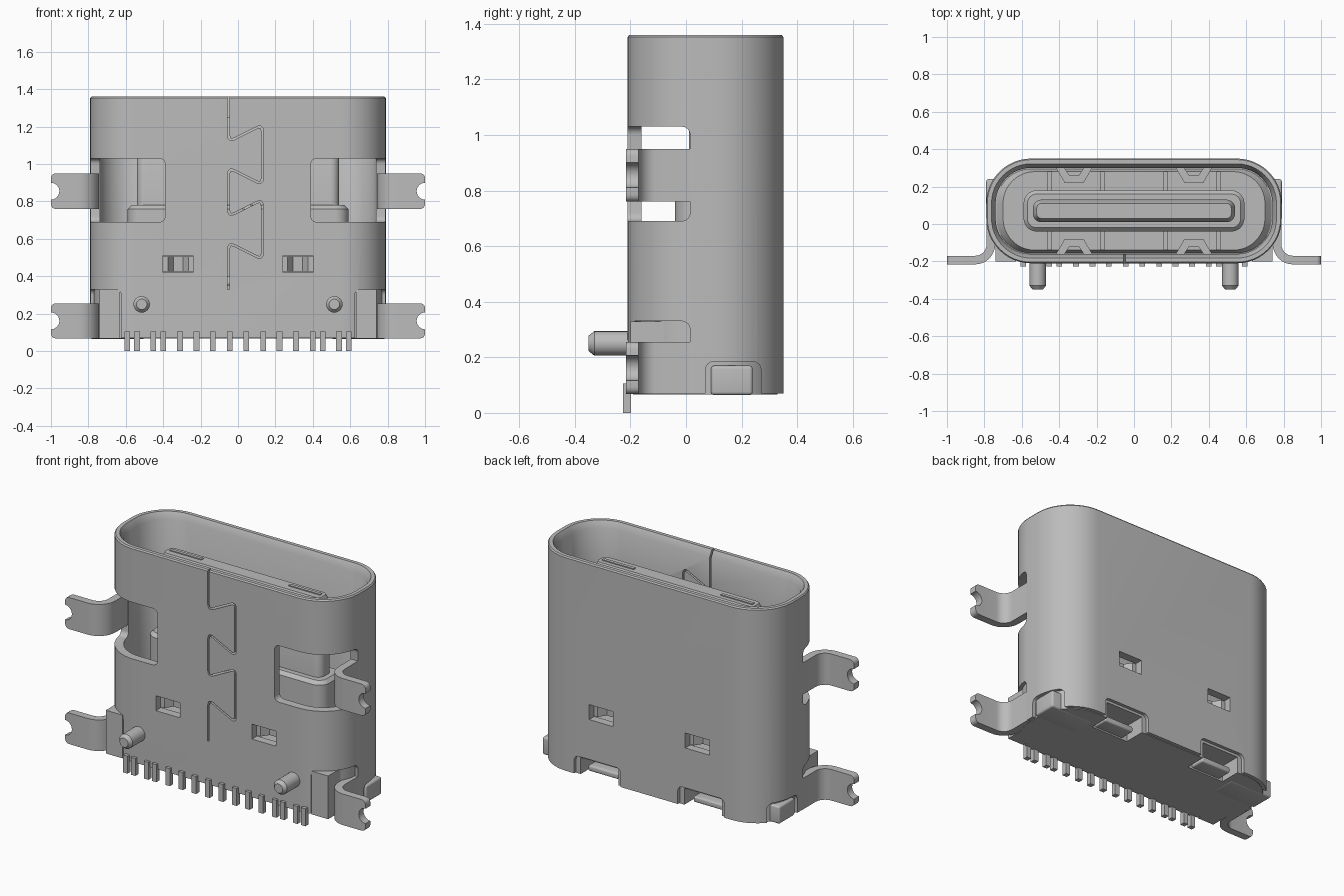
import bpy, bmesh, math
from mathutils import Vector

if "Cube" in bpy.data.objects:
    bpy.data.objects.remove(bpy.data.objects["Cube"], do_unlink=True)

metal = bpy.data.materials.new("satin grey")
metal.use_nodes = True
GREY = (0.5, 0.5, 0.5, 1)
metal.diffuse_color = GREY
metal.node_tree.nodes["Principled BSDF"].inputs["Base Color"].default_value = GREY

MID_Y = 0.07


def finish(name, bm):
    bmesh.ops.recalc_face_normals(bm, faces=bm.faces)
    mesh = bpy.data.meshes.new(name)
    bm.to_mesh(mesh)
    bm.free()
    mesh.materials.append(metal)
    obj = bpy.data.objects.new(name, mesh)
    bpy.context.collection.objects.link(obj)
    return obj


def activate(obj):
    bpy.ops.object.select_all(action="DESELECT")
    obj.select_set(True)
    bpy.context.view_layer.objects.active = obj


def loft(name, loops, ring=False):
    """Bridge equal loops; cap the ends, or join last to first for a ring."""
    bm = bmesh.new()
    rows = [[bm.verts.new(p) for p in loop] for loop in loops]
    n = len(rows[0])
    pairs = list(zip(rows, rows[1:])) + ([(rows[-1], rows[0])] if ring else [])
    for a, b in pairs:
        for i in range(n):
            j = (i + 1) % n
            bm.faces.new((a[i], a[j], b[j], b[i]))
    if not ring:
        bm.faces.new(rows[0])
        bm.faces.new(rows[-1])
    return finish(name, bm)


def rounded(hx, hy, r, z, steps=12):
    """Rounded rectangle loop around the connector axis."""
    pts = []
    for k, (sx, sy) in enumerate(((1, 1), (-1, 1), (-1, -1), (1, -1))):
        for i in range(steps + 1):
            a = math.pi / 2 * (k + i / steps)
            pts.append((sx * (hx - r) + r * math.cos(a),
                        MID_Y + sy * (hy - r) + r * math.sin(a), z))
    return pts


def prism(name, outline, z0, z1):
    return loft(name, [[(x, y, z) for x, y in outline] for z in (z0, z1)])


def box(name, x, y, z, bevel=0.0):
    bm = bmesh.new()
    bmesh.ops.create_cube(bm, size=1)
    for v in bm.verts:
        v.co = Vector([(lo + hi) / 2 + c * (hi - lo)
                       for c, (lo, hi) in zip(v.co, (x, y, z))])
    if bevel:
        bmesh.ops.bevel(bm, geom=bm.edges[:], offset=bevel, segments=4,
                        profile=0.5, affect="EDGES")
    return finish(name, bm)


def mirror(obj):
    obj.modifiers.new("mirror", "MIRROR").use_clip = False
    return obj


def cut(obj, cutter):
    mod = obj.modifiers.new("cut", "BOOLEAN")
    mod.operation, mod.solver, mod.object = "DIFFERENCE", "EXACT", cutter
    cutter.hide_render = True
    activate(obj)
    bpy.ops.object.modifier_apply(modifier=mod.name)
    bpy.data.objects.remove(cutter, do_unlink=True)


# Outer shell with a chamfered mouth
shell = loft("shell", [
    rounded(0.79, 0.28, 0.24, 0.07), rounded(0.79, 0.28, 0.24, 1.352),
    rounded(0.784, 0.274, 0.234, 1.36), rounded(0.762, 0.252, 0.212, 1.36),
    rounded(0.74, 0.23, 0.19, 1.32), rounded(0.74, 0.23, 0.19, 0.07)], ring=True)

# Side windows, lower leg openings, spring windows and bottom notches
for x, y, z, r in (
        ((0.39, 0.95), (-0.4, 0.015), (0.69, 1.03), 0.03),
        ((0.625, 0.95), (-0.4, 0.015), (-0.1, 0.33), 0.03),
        ((0.24, 0.40), (-0.4, -0.1), (0.42, 0.51), 0),
        ((0.24, 0.40), (0.24, 0.5), (0.42, 0.51), 0),
        ((0.19, 0.50), (0.2, 0.5), (-0.1, 0.18), 0.03),
        ((0.60, 0.95), (0.07, 0.27), (-0.1, 0.185), 0.03)):
    cut(shell, mirror(box("cutter", x, y, z, r)))

# Dovetail seam down the front wall
L, R = -0.05, 0.13
corners = [(L, 1.4), (L, 1.12), (R, 1.21), (R, 0.89), (L, 0.98),
           (L, 0.72), (R, 0.81), (R, 0.49), (L, 0.58), (L, 0.33)]
path = [Vector(c) for c in corners]
seam = [path[0]]
for a, b, c in zip(path, path[1:], path[2:]):
    p, q = b + (a - b).normalized() * 0.035, b + (c - b).normalized() * 0.035
    for t in (0, 0.25, 0.5, 0.75, 1):
        seam.append(p * (1 - t) ** 2 + b * 2 * t * (1 - t) + q * t * t)
seam.append(path[-1])
bm = bmesh.new()
rows = [[bm.verts.new((p.x, y, p.y)) for y in (-0.3, -0.1)] for p in seam]
for a, b in zip(rows, rows[1:]):
    bm.faces.new((a[0], a[1], b[1], b[0]))
seam_cutter = finish("seam_cutter", bm)
thick = seam_cutter.modifiers.new("thick", "SOLIDIFY")
thick.thickness, thick.offset, thick.use_even_offset = 0.01, 0, True
cut(shell, seam_cutter)

# Plastic housing filling the lower part of the shell
housing = loft("housing", [
    rounded(0.77, 0.26, 0.22, 0.066), rounded(0.77, 0.26, 0.22, 0.35),
    rounded(0.735, 0.225, 0.185, 0.36), rounded(0.70, 0.21, 0.17, 0.40)])
cut(housing, mirror(box("cutter", (0.22, 0.47), (0.2, 0.5), (-0.1, 0.165))))
mirror(box("housing_side_block", (0.5, 0.79), (0.09, 0.24), (0.064, 0.17), 0.012))
mirror(box("housing_front_corner", (0.63, 0.74), (-0.2, 0.0), (0.068, 0.328)))
mirror(box("rear_retaining_tab", (0.25, 0.45), (0.19, 0.29), (0.075, 0.11), 0.01))
for name, x in (("inner_rib", 0.17), ("outer_rib", 0.45)):
    mirror(box(name, (x - 0.012, x + 0.012), (-0.14, 0.28), (0.38, 0.42)))

# Tongue with its stepped base and contact plates
loft("tongue_base", [
    rounded(0.59, 0.11, 0.07, 0.3), rounded(0.59, 0.11, 0.07, 0.76),
    rounded(0.57, 0.09, 0.05, 0.78)])
loft("tongue", [
    rounded(0.54, 0.06, 0.045, 0.7), rounded(0.54, 0.06, 0.045, 1.21),
    rounded(0.52, 0.04, 0.025, 1.25)])
mirror(box("tongue_plate", (0.29, 0.5), (0.065, 0.085), (1.245, 1.256)))

# Pressed springs behind the small windows
spring = [(0.22, -0.165), (0.27, -0.08), (0.37, -0.08), (0.42, -0.165),
          (0.375, -0.165), (0.345, -0.12), (0.295, -0.12), (0.265, -0.165)]
mirror(prism("front_spring", spring, 0.425, 0.505))
mirror(prism("back_spring", [(x, 2 * MID_Y - y) for x, y in spring], 0.425, 0.505))


# Bent mounting legs with a notched tip
def leg(name, z0, z1):
    def side(r):
        bend = [(0.85 - r * math.cos(a), -0.108 - r * math.sin(a))
                for a in (math.pi / 2 * i / 8 for i in range(9))]
        return [(0.85 - r, 0.03)] + bend + [(1.0, -0.108 - r)]
    obj = prism(name, side(0.108) + side(0.062)[::-1], z0, z1)
    bm = bmesh.new()
    bm.from_mesh(obj.data)
    tips = [e for e in bm.edges if all(v.co.x > 0.99 for v in e.verts)
            and abs(e.verts[0].co.z - e.verts[1].co.z) < 0.01]
    bmesh.ops.bevel(bm, geom=tips, offset=0.025, segments=4, profile=0.5,
                    affect="EDGES")
    bm.to_mesh(obj.data)
    bm.free()
    mid = (z0 + z1) / 2
    cut(obj, loft("cutter", [circle(1.0, mid, 0.045, y) for y in (-0.4, 0)]))
    mirror(obj)


def circle(x, z, r, y, n=24):
    return [(x + r * math.cos(2 * math.pi * i / n), y,
             z + r * math.sin(2 * math.pi * i / n)) for i in range(n)]


leg("upper_leg", 0.76, 0.95)
leg("lower_leg", 0.068, 0.255)

# Locating pegs
mirror(loft("locating_peg", [circle(0.515, 0.25, r, y) for r, y in
                             ((0.044, -0.15), (0.044, -0.33), (0.028, -0.35))]))

# Row of solder pins
for i, x in enumerate((0.045, 0.135, 0.222, 0.31, 0.4, 0.453, 0.54, 0.592)):
    mirror(box(f"pin_pair_{i + 1}", (x - 0.015, x + 0.015),
               (-0.227, -0.197), (0, 0.105)))

# Smooth the curved walls, keep edges crisp
for obj in [o for o in bpy.context.collection.objects if o.type == "MESH"]:
    activate(obj)
    bpy.ops.object.shade_smooth_by_angle(angle=math.radians(30))
